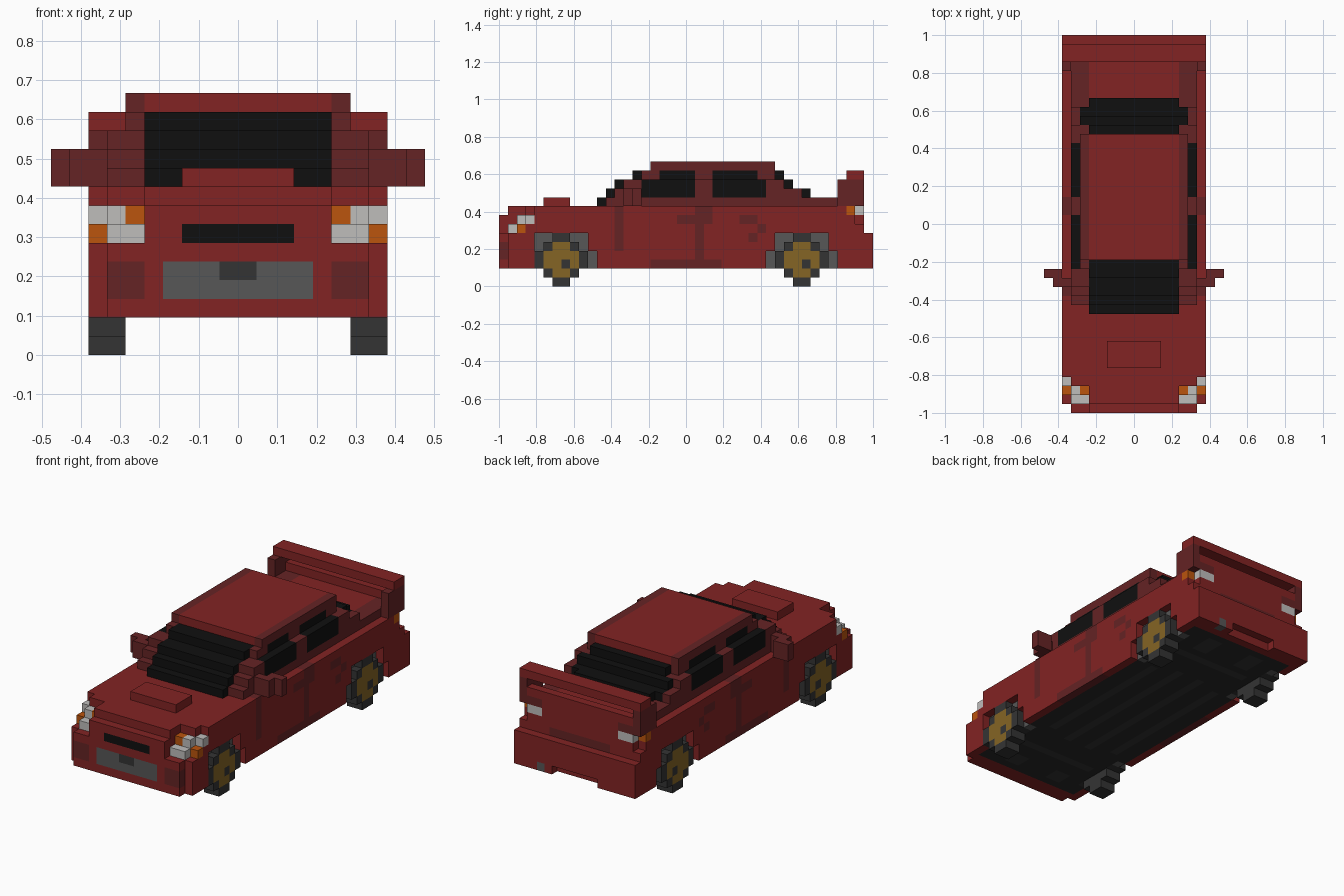
import bpy, bmesh
from mathutils import Vector

cube = bpy.data.objects.get("Cube")
if cube:
    bpy.data.objects.remove(cube, do_unlink=True)

U = 1 / 21  # edge of one block

COLOURS = {
    "red": (0.225, 0.017, 0.017),
    "dark_red": (0.130, 0.017, 0.018),
    "black": (0.005, 0.005, 0.005),
    "tyre_grey": (0.034, 0.034, 0.034),
    "mid_grey": (0.095, 0.095, 0.095),
    "gold": (0.235, 0.130, 0.018),
    "white": (0.52, 0.51, 0.50),
    "orange": (0.50, 0.090, 0.004),
    "floor_grey": (0.020, 0.020, 0.020),
}
NAMES = list(COLOURS)
MATS = []
for name, rgb in COLOURS.items():
    m = bpy.data.materials.new(name)
    m.use_nodes = True
    m.diffuse_color = (*rgb, 1)
    bsdf = m.node_tree.nodes["Principled BSDF"]
    bsdf.inputs["Base Color"].default_value = (*rgb, 1)
    bsdf.inputs["Roughness"].default_value = 0.8
    MATS.append(m)

cells = {}  # (x, y, z) -> (part, colour)


def fill(part, colour, x, y, z, mirror=True):
    """Fill a range of blocks, mirrored across x; part None carves them away."""
    for i in range(*x):
        for j in range(*y):
            for k in range(*z):
                for c in ((i, j, k), (-1 - i, j, k))[:2 if mirror else 1]:
                    if part:
                        cells[c] = (part, colour)
                    else:
                        cells.pop(c, None)


def paint(colour, x, y, z, mirror=True):
    """Recolour blocks that already exist."""
    for c, (part, _) in list(cells.items()):
        i = c[0] if c[0] >= 0 or not mirror else -1 - c[0]
        if x[0] <= i < x[1] and y[0] <= c[1] < y[1] and z[0] <= c[2] < z[1]:
            cells[c] = (part, colour)


# Body shell: lower body, nose, bonnet and tail
fill("body", "red", (0, 8), (-20, 20), (2, 9))
fill("body", "red", (0, 7), (-21, -20), (2, 6))
fill("body", "red", (0, 5), (-21, -20), (6, 8))
fill("rear_bumper", "red", (0, 8), (20, 21), (2, 6))
fill(None, None, (0, 3), (20, 21), (2, 3))
fill(None, None, (7, 8), (19, 20), (7, 9))

# Front corners stepped back around the headlights
fill(None, None, (5, 8), (-20, -18), (6, 9))
fill(None, None, (7, 8), (-18, -17), (8, 9))
fill("body", "red", (5, 7), (-19, -18), (6, 7))
fill("headlight", "white", (5, 7), (-20, -19), (6, 7))
fill("headlight", "orange", (7, 8), (-19, -18), (6, 7))
fill("headlight", "orange", (5, 6), (-19, -18), (7, 8))
fill("headlight", "white", (6, 7), (-19, -18), (7, 8))
fill("headlight", "white", (7, 8), (-18, -17), (7, 8))

# Grilles and fog lamp patches on the nose
fill("upper_grille", "black", (0, 3), (-21, -20), (6, 7))
fill("lower_grille", "mid_grey", (0, 4), (-21, -20), (3, 5))
paint("tyre_grey", (0, 1), (-21, -20), (4, 5))
paint("dark_red", (5, 7), (-21, -20), (3, 5))
fill("bonnet_scoop", "red", (0, 3), (-16, -13), (9, 10))

# Tail lights and tail panel
fill("tail_light", "white", (5, 7), (19, 20), (8, 9))
fill("tail_light", "orange", (7, 8), (18, 19), (8, 9))
paint("dark_red", (0, 4), (19, 20), (6, 7))

# Door seams, sills and handles on the sides
for y, z in (((-8, -7), (4, 9)), ((1, 3), (7, 9)), ((1, 2), (2, 7)),
             ((-4, 4), (2, 3)), ((-1, 1), (7, 8)), ((6, 8), (7, 8)),
             ((7, 8), (5, 6)), ((8, 9), (6, 7))):
    paint("dark_red", (7, 8), y, z)

# Belt line and boot deck
fill("belt", "dark_red", (0, 7), (-9, 20), (9, 10))
fill("boot_lid", "red", (0, 5), (14, 20), (9, 10))

# Glass block: stepped windscreen and rear window
for z, front, back in ((9, -10, 14), (10, -9, 14), (11, -8, 12), (12, -6, 11)):
    fill("glass", "black", (0, 5), (front, back), (z, z + 1))

# Roof pillars one step behind the glass
fill("pillars", "dark_red", (5, 7), (-8, 13), (10, 11))
fill("pillars", "dark_red", (5, 7), (-7, 11), (11, 12))
fill("pillars", "dark_red", (5, 6), (-5, 10), (12, 13))
fill("glass", "black", (5, 6), (12, 13), (10, 11))
fill("glass", "black", (5, 6), (11, 12), (11, 12))

# Side windows either side of the door pillar
for front, back in ((-5, 1), (3, 9)):
    fill("side_windows", "black", (6, 7), (front, back), (10, 12))
for front, back in ((-3, 1), (3, 8)):
    fill("side_windows", "black", (5, 6), (front, back), (12, 13))

# Roof with darker side rails
fill("roof", "dark_red", (5, 6), (-4, 10), (13, 14))
fill("roof", "red", (0, 5), (-4, 10), (13, 14))

# Door mirrors
fill("mirrors", "dark_red", (7, 9), (-7, -6), (9, 11))
fill("mirrors", "dark_red", (8, 10), (-6, -5), (9, 11))

# Rear wing: end plates, blade and lower lip
fill("rear_wing", "dark_red", (7, 8), (17, 20), (9, 12))
fill("rear_wing", "red", (0, 8), (18, 20), (12, 13))
fill("rear_wing", "red", (0, 7), (19, 20), (10, 11))

# Underbody with lighter rails and cross members
fill("underbody", "floor_grey", (0, 7), (-19, 19), (2, 3))
for x, y in (((1, 2), (-10, 10)), ((4, 5), (-9, 9)), ((0, 5), (-14, -13)),
             ((0, 5), (13, 14)), ((2, 4), (-18, -16)), ((2, 4), (15, 18))):
    paint("tyre_grey", x, y, (2, 3))
fill("exhaust", "mid_grey", (4, 5), (20, 21), (2, 3), mirror=False)

# Wheel arches, tyres and rims
for mid in (-14, 13):
    for dy in range(-4, 4):
        for z in range(0, 6):
            r2 = (dy + 0.5) ** 2 + (z - 2.5) ** 2
            y, zz = (mid + dy, mid + dy + 1), (z, z + 1)
            if z >= 2 and r2 < 13 and mid + dy >= -17:
                fill(None, None, (7, 8), y, zz)
                fill("arch_liner", "mid_grey", (6, 7), y, zz)
            if r2 < 7:
                fill("wheels", "tyre_grey", (6, 8), y, zz)
            if r2 < 3:
                fill("wheels", "gold", (7, 8), y, zz)
    paint("tyre_grey", (7, 8), (mid, mid + 1), (2, 3))

# Turn the blocks into one mesh per part, keeping only outer faces
DIRS = [Vector(d) for d in ((1, 0, 0), (-1, 0, 0), (0, 1, 0),
                            (0, -1, 0), (0, 0, 1), (0, 0, -1))]
for part in sorted({p for p, _ in cells.values()}):
    bm = bmesh.new()
    verts = {}
    for c, (p, colour) in cells.items():
        if p != part:
            continue
        for d in DIRS:
            if tuple(int(a + b) for a, b in zip(c, d)) in cells:
                continue
            s = Vector((d.y, d.z, d.x))
            t = d.cross(s)
            mid = Vector(c) + Vector((0.5, 0.5, 0.5)) + d / 2
            ring = []
            for a, b in ((-1, -1), (1, -1), (1, 1), (-1, 1)):
                q = mid + s * a / 2 + t * b / 2
                key = tuple(round(v) for v in q)
                if key not in verts:
                    verts[key] = bm.verts.new(Vector(key) * U)
                ring.append(verts[key])
            bm.faces.new(ring).material_index = NAMES.index(colour)
    bmesh.ops.dissolve_limit(bm, angle_limit=0.01, verts=bm.verts[:],
                             edges=bm.edges[:], delimit={'MATERIAL'})
    mesh = bpy.data.meshes.new(part)
    for m in MATS:
        mesh.materials.append(m)
    bm.to_mesh(mesh)
    bm.free()
    bpy.context.collection.objects.link(bpy.data.objects.new(part, mesh))
